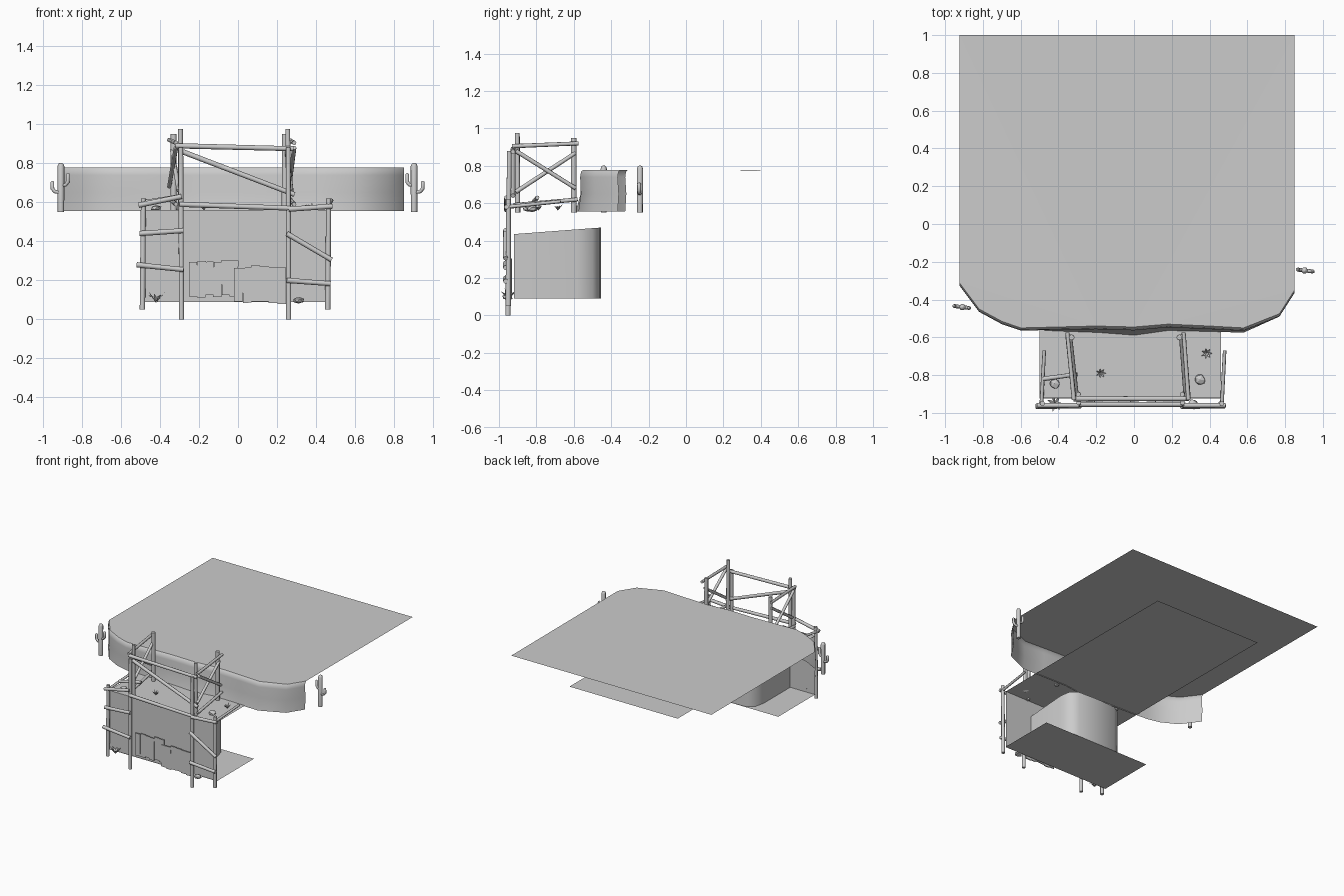
import bpy, bmesh, math, random
from mathutils import Vector, Matrix

if "Cube" in bpy.data.objects:
    bpy.data.objects.remove(bpy.data.objects["Cube"])

random.seed(4)


def finish(name, bm, smooth=None):
    me = bpy.data.meshes.new(name)
    bm.to_mesh(me)
    bm.free()
    ob = bpy.data.objects.new(name, me)
    bpy.context.collection.objects.link(ob)
    if smooth:
        bpy.context.view_layer.objects.active = ob
        ob.select_set(True)
        bpy.ops.object.shade_smooth_by_angle(angle=math.radians(smooth))
        ob.select_set(False)
    return ob


def polygon(name, pts):
    bm = bmesh.new()
    f = bm.faces.new([bm.verts.new(p) for p in pts])
    bmesh.ops.triangulate(bm, faces=[f])
    return finish(name, bm)


def loft(name, rows, smooth=50):
    # quads between successive rows of points
    bm = bmesh.new()
    vs = [[bm.verts.new(p) for p in r] for r in rows]
    for a, b in zip(vs, vs[1:]):
        for i in range(len(a) - 1):
            bm.faces.new((a[i], a[i + 1], b[i + 1], b[i]))
    return finish(name, bm, smooth)


def log(name, a, b, r=0.014, sides=8):
    a, b = Vector(a), Vector(b)
    d = b - a
    m = Matrix.Translation((a + b) / 2) @ d.to_track_quat('Z', 'Y').to_matrix().to_4x4()
    bm = bmesh.new()
    bmesh.ops.create_cone(bm, cap_ends=True, segments=sides, radius1=r, radius2=r * 0.93,
                          depth=d.length, matrix=m)
    return finish(name, bm, 50)


# Upper plateau: rounded front cliff and flat top
rim = [(-.925, -.325), (-.82, -.465), (-.70, -.53), (-.60, -.565), (-.40, -.56), (-.2, -.555),
       (0, -.56), (.18, -.545), (.4, -.555), (.58, -.565), (.77, -.49), (.85, -.365)]
lean = [0, 0, 0, .01, -.008, -.02, -.03, -.02, -.015, -.01, 0, 0]
loft("plateau_cliff", [[(x, y + k * l + b, z) for (x, y), l in zip(rim, lean)]
                       for z, k, b in [(.555, 1, 0), (.65, .3, .006), (.74, .1, 0), (.768, 0, .004), (.778, 0, .015)]])
polygon("plateau_top", [(x, y + .015, .778) for x, y in rim] + [(.85, 1, .775), (-.925, 1, .775)])

# Lower deck sheet, cave floor and front wall with opening
polygon("deck_ground", [(-.5, -.92, .56), (.46, -.92, .56), (.46, .82, .562), (-.5, .82, .562)])
polygon("cave_floor", [(-.5, -.925, .09), (.46, -.925, .09), (.46, -.455, .09), (-.5, -.455, .09)])
hole = [(-.28, .09), (-.28, .40), (-.25, .45), (-.05, .45), (.14, .435), (.165, .41), (.17, .09)]
polygon("front_wall", [(x, -.92, z) for x, z in
                       [(-.5, .56), (-.5, .09)] + hole + [(.46, .09), (.46, .56)]])

# Cave: horseshoe wall with roof
plan = [(-.28, -.92), (-.28, -.58), (-.26, -.50), (-.20, -.462), (-.03, -.455),
        (.14, -.462), (.20, -.50), (.22, -.58), (.22, -.92)]
roof_z = [.435 + .035 * (y + .92) / .465 for x, y in plan]
loft("cave_wall", [[(x, y, .09) for x, y in plan], [(x, y, z) for (x, y), z in zip(plan, roof_z)]], 60)
polygon("cave_roof", [(x, y, z) for (x, y), z in zip(plan, roof_z)])


# Ragged boards across the opening
def boards(name, x0, x1, z0, z1, y, n):
    bm = bmesh.new()
    w = (x1 - x0) / n
    for i in range(n):
        lo, hi = z0 + random.uniform(-.008, .008), z1 + random.uniform(-.008, .008)
        m = (Matrix.Translation((x0 + (i + .5) * w, y + random.uniform(-.004, .004), (lo + hi) / 2))
             @ Matrix.Rotation(random.uniform(-.02, .02), 4, 'Y')
             @ Matrix.Diagonal((w * 1.02, .008, hi - lo, 1)))
        bmesh.ops.create_cube(bm, size=1, matrix=m)
    finish(name, bm)


boards("left_boards", -.25, 0, .12, .30, -.938, 6)
boards("right_boards", -.02, .245, .085, .27, -.945, 6)

# Front and outer posts
for side, x in (("left", -.29), ("right", .26)):
    log(side + "_tall_post", (x, -.952, 0), (x - .003, -.945, .88), .014)
    log(side + "_deck_front_post", (x - .005 if x < 0 else x, -.9, .55), (x - .005, -.902, .975), .014)
log("left_back_post", (-.33, -.6, .55), (-.33, -.6, .95), .016)
log("right_back_post", (.24, -.6, .55), (.24, -.6, .95), .016)
log("left_outer_post", (-.49, -.95, .05), (-.485, -.95, .62), .014)
log("right_outer_post", (.46, -.95, .05), (.465, -.95, .62), .014)

# Front rails and braces
rails = [((-.32, .89), (.285, .875), -.925), ((-.285, .86), (.29, .64), -.925),
         ((-.3, .59), (.27, .57), -.955), ((-.51, .585), (-.29, .63), -.96),
         ((.26, .565), (.485, .58), -.96), ((-.505, .44), (-.28, .455), -.965),
         ((-.52, .28), (-.28, .255), -.965), ((.25, .44), (.48, .305), -.965),
         ((.25, .20), (.475, .183), -.965)]
for i, (a, b, y) in enumerate(rails):
    log("front_rail_%d" % i, (a[0], y, a[1]), (b[0], y, b[1]), .0135)

# Side frames with crossed braces, and deck edge rails
for side, xf, xb, o in (("left", -.3, -.335, -.018), ("right", .27, .245, .018)):
    for i, (ya, za, yb, zb) in enumerate([(-.93, .905, -.575, .92), (-.91, .88, -.59, .68),
                                         (-.91, .66, -.59, .87), (-.92, .59, -.58, .62)]):
        s = o if i != 2 else o * .2
        log("%s_side_brace_%d" % (side, i), (xf + s, ya, za), (xb + s, yb, zb), .0115)
log("left_edge_rail", (-.49, -.95, .58), (-.475, -.67, .61), .01)
log("right_edge_rail", (.465, -.96, .58), (.48, -.67, .61), .01)
log("left_cross_rail", (-.48, -.82, .6), (-.3, -.795, .63), .012)


# Cacti: trunk with two bent arms
def cactus(name, x, y, turn, flip):
    cu = bpy.data.curves.new(name, 'CURVE')
    cu.dimensions = '3D'
    cu.bevel_depth = 1
    cu.bevel_resolution = 1
    cu.use_fill_caps = True
    s = flip
    paths = [([(0, 0), (0, .235), (0, .247), (0, .252)], [.017, .018, .013, .003]),
             ([(0, .10), (-.032 * s, .105), (-.044 * s, .12), (-.044 * s, .155), (-.044 * s, .16)],
              [.010, .010, .011, .010, .003]),
             ([(0, .135), (.025 * s, .14), (.036 * s, .155), (.036 * s, .195), (.036 * s, .20)],
              [.010, .010, .011, .010, .003])]
    for pts, rad in paths:
        sp = cu.splines.new('POLY')
        sp.points.add(len(pts) - 1)
        for p, (u, z), r in zip(sp.points, pts, rad):
            p.co = (u, 0, z, 1)
            p.radius = r
    ob = bpy.data.objects.new(name, cu)
    ob.location = (x, y, .55)
    ob.rotation_euler.z = turn
    bpy.context.collection.objects.link(ob)


cactus("left_cactus", -.908, -.44, -.12, 1)
cactus("right_cactus", .903, -.246, -.12, -1)


# Rocks and grass tufts
def rock(name, loc, r):
    bm = bmesh.new()
    bmesh.ops.create_icosphere(bm, subdivisions=1, radius=r)
    for v in bm.verts:
        v.co *= random.uniform(.85, 1.1)
        v.co.z *= .6
    bmesh.ops.translate(bm, verts=bm.verts, vec=loc)
    finish(name, bm)


def tuft(name, loc, h):
    bm = bmesh.new()
    for i in range(7):
        a = i * math.tau / 7
        d, side = Vector((math.cos(a), math.sin(a), 0)), Vector((-math.sin(a), math.cos(a), 0))
        tip = d * h * .75 + Vector((0, 0, h * random.uniform(.6, 1)))
        mid = d * h * .35 + Vector((0, 0, h * .5))
        bm.faces.new([bm.verts.new(Vector(loc) + p) for p in
                      (Vector(), mid + side * h * .13, tip, mid - side * h * .13)])
    finish(name, bm)


for i, (loc, r) in enumerate([((-.42, -.845, .57), .03), ((.35, -.825, .57), .032),
                              ((.31, -.955, .097), .03)]):
    rock("rock_%d" % i, loc, r)
for i, (loc, h) in enumerate([((-.175, -.79, .56), .035), ((.385, -.685, .56), .04),
                              ((-.42, -.95, .085), .06)]):
    tuft("grass_tuft_%d" % i, loc, h)
